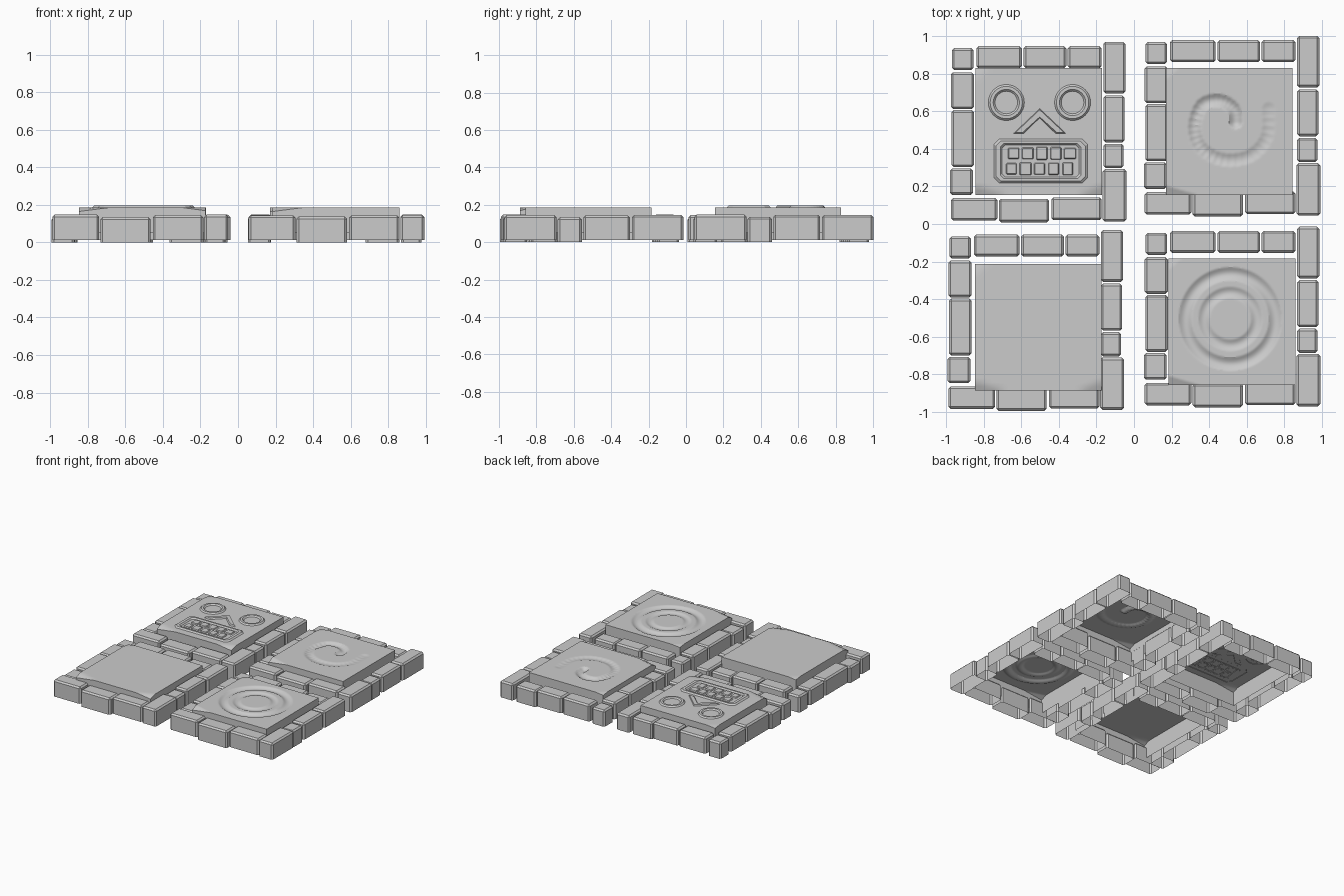
import bpy, bmesh, math, random
from mathutils import Vector, geometry

if "Cube" in bpy.data.objects:
    bpy.data.objects.remove(bpy.data.objects["Cube"])

random.seed(4)
TOP = 0.186
HALF = 0.3375


def finish(bm, name, smooth=False):
    bmesh.ops.recalc_face_normals(bm, faces=bm.faces)
    mesh = bpy.data.meshes.new(name)
    bm.to_mesh(mesh)
    bm.free()
    ob = bpy.data.objects.new(name, mesh)
    bpy.context.collection.objects.link(ob)
    if smooth:
        bpy.context.view_layer.objects.active = ob
        ob.select_set(True)
        bpy.ops.object.shade_smooth_by_angle(angle=math.radians(25))
        ob.select_set(False)
    return ob


def brick(name, x0, x1, y0, y1, z0, z1):
    """Open-bottomed block with chamfered edges."""
    bm = bmesh.new()
    bmesh.ops.create_cube(bm, size=1)
    for v in bm.verts:
        v.co = (x1 if v.co.x > 0 else x0, y1 if v.co.y > 0 else y0,
                z1 if v.co.z > 0 else z0)
    bottom = [f for f in bm.faces if all(v.co.z < z0 + 1e-5 for v in f.verts)]
    bmesh.ops.delete(bm, geom=bottom, context='FACES_ONLY')
    edges = [e for e in bm.edges if not e.is_boundary]
    bmesh.ops.bevel(bm, geom=edges, offset=0.012, segments=1, affect='EDGES')
    finish(bm, name)


def slab(name, cx, cy, n, relief=None, right_chip=False):
    """Centre plate: height field with worn corners, then side walls."""
    bm = bmesh.new()
    bmesh.ops.create_grid(bm, x_segments=n, y_segments=n, size=HALF)
    for v in bm.verts:
        x, y = v.co.x, v.co.y
        z = TOP - 0.022 * max(0, 1 - (x + HALF) / 0.17 - (y + HALF) / 0.05)
        z -= 0.008 * max(0, 1 - (x + HALF) / 0.07 - (HALF - y) / 0.06)
        if right_chip:
            z -= 0.018 * max(0, 1 - (HALF - x) / 0.13 - (y + HALF) / 0.055)
        if relief:
            z -= relief(x, y)
        v.co = (x + cx, y + cy, z)
    rim = [e for e in bm.edges if e.is_boundary]
    ext = bmesh.ops.extrude_edge_only(bm, edges=rim)
    for g in ext['geom']:
        if isinstance(g, bmesh.types.BMVert):
            g.co.z = 0.05
    finish(bm, name, True)


def loft(name, loops, cap=False):
    """Skin through closed loops of (points, z)."""
    bm = bmesh.new()
    rings = [[bm.verts.new((x, y, z)) for x, y in pts] for pts, z in loops]
    for a, b in zip(rings, rings[1:]):
        for i in range(len(a)):
            j = (i + 1) % len(a)
            bm.faces.new((a[i], a[j], b[j], b[i]))
    if cap:
        bm.faces.new(rings[-1])
    finish(bm, name)


def circle(cx, cy, r, n=32):
    return [(cx + r * math.cos(i * math.tau / n), cy + r * math.sin(i * math.tau / n))
            for i in range(n)]


def cut_rect(cx, cy, w, h, c):
    return [(cx + a, cy + b) for a, b in
            ((w, h - c), (w - c, h), (c - w, h), (-w, h - c),
             (-w, c - h), (c - w, -h), (w - c, -h), (w, c - h))]


# border bricks: one layout repeated for the four tiles
BRICKS = [
    (-.97, -.855, .82, .937), (-.975, -.852, .612, .808),
    (-.972, -.852, .303, .606), (-.98, -.858, .155, .296),
    (-.84, -.597, .83, .947), (-.588, -.36, .83, .947), (-.353, -.172, .83, .947),
    (-.163, -.045, .695, .97), (-.163, -.05, .435, .685),
    (-.163, -.055, .298, .427), (-.167, -.04, .013, .292),
    (-.975, -.727, .018, .138), (-.72, -.452, .008, .134), (-.44, -.172, .02, .142)]
LOW = (0, 3, 6, 9, 12)
for tile, dx, dy in (("face", 0, 0), ("spiral", 1.032, .032),
                     ("plain", -.013, -1.003), ("rings", 1.032, -.984)):
    for i, (x0, x1, y0, y1) in enumerate(BRICKS):
        z0 = 0.0 if i in LOW else 0.012
        z1 = (0.134 if i in LOW else 0.145) + random.uniform(-.003, .003)
        brick(f"{tile}_tile_brick_{i + 1}", x0 + dx, x1 + dx, y0 + dy, y1 + dy, z0, z1)


# concentric grooves
def ring_relief(x, y):
    r = math.hypot(x + 0.01, y - 0.016)
    return sum(d * max(0, math.cos(min(1, abs(r - c) / w) * math.pi / 2))
               for c, w, d in ((0.24, 0.035, 0.014), (0.14, 0.03, 0.01)))


# spiral groove following a short path, shallower towards its end
PATH = [(.035, .05), (.025, .12), (-.05, .165), (-.145, .14), (-.185, .02),
        (-.145, -.09), (-.03, -.15), (.11, -.13), (.2, -.03), (.21, .12)]


def smooth_path(pts, steps=5):
    p = [Vector((x, y, 0)) for x, y in pts]
    out = []
    for i in range(len(p) - 1):
        a, b = p[i], p[i + 1]
        ta = (b - p[max(i - 1, 0)]) / 6
        tb = (p[min(i + 2, len(p) - 1)] - a) / 6
        out += geometry.interpolate_bezier(a, a + ta, b - tb, b, steps)[:-1]
    return out + [p[-1]]


SPIRAL = smooth_path(PATH)


def spiral_relief(x, y):
    if math.hypot(x, y) > 0.3:
        return 0
    d, i = min(((p.x - x) ** 2 + (p.y - y) ** 2, i) for i, p in enumerate(SPIRAL))
    w = 0.036
    d = math.sqrt(d)
    fade = 1 - 0.75 * i / len(SPIRAL)
    return 0.02 * fade * math.cos(d / w * math.pi / 2) if d < w else 0


# centre slabs
FX, FY = -.507, .4925
slab("face_slab", FX, FY, 30, right_chip=True)
slab("plain_slab", -.51, -.55, 30, right_chip=True)
slab("spiral_slab", .507, .4925, 80, spiral_relief)
slab("rings_slab", .5225, -.521, 90, ring_relief)

# carved face: eyes, nose, mouth frame, teeth
B, H = TOP - 0.002, TOP + 0.01
for side, ex in (("left", -.68), ("right", -.327)):
    loft(f"{side}_eye_ring", [(circle(ex, .647, .098), B), (circle(ex, .647, .086), H),
                              (circle(ex, .647, .07), H), (circle(ex, .647, .058), B)])


def chevron(t):
    return [(FX + .005 + x, .48 + y) for x, y in
            ((-.143 + 2 * t, t), (0, .135 - t), (.143 - 2 * t, t),
             (.085 + t, t), (0, .083 + t), (-.085 - t, t))]


loft("nose", [(chevron(0), B), (chevron(.007), H)], cap=True)
mx, my = -.497, .335
loft("mouth_frame", [(cut_rect(mx, my, .252, .12, .03), B),
                     (cut_rect(mx, my, .238, .107, .026), H),
                     (cut_rect(mx, my, .215, .094, .02), H),
                     (cut_rect(mx, my, .203, .083, .016), B)])
for row, s in (("upper", 1), ("lower", -1)):
    for i in range(5):
        cx = mx - .15 + i * .075 + s * .006
        cy = my + s * .041
        w = .031 + random.uniform(-.003, .003)
        h = .034 + random.uniform(-.005, .004)
        loft(f"{row}_tooth_{i + 1}", [(cut_rect(cx, cy, w, h, .004), B),
                                      (cut_rect(cx, cy, w - .005, h - .005, .004), H - .002)],
             cap=True)
